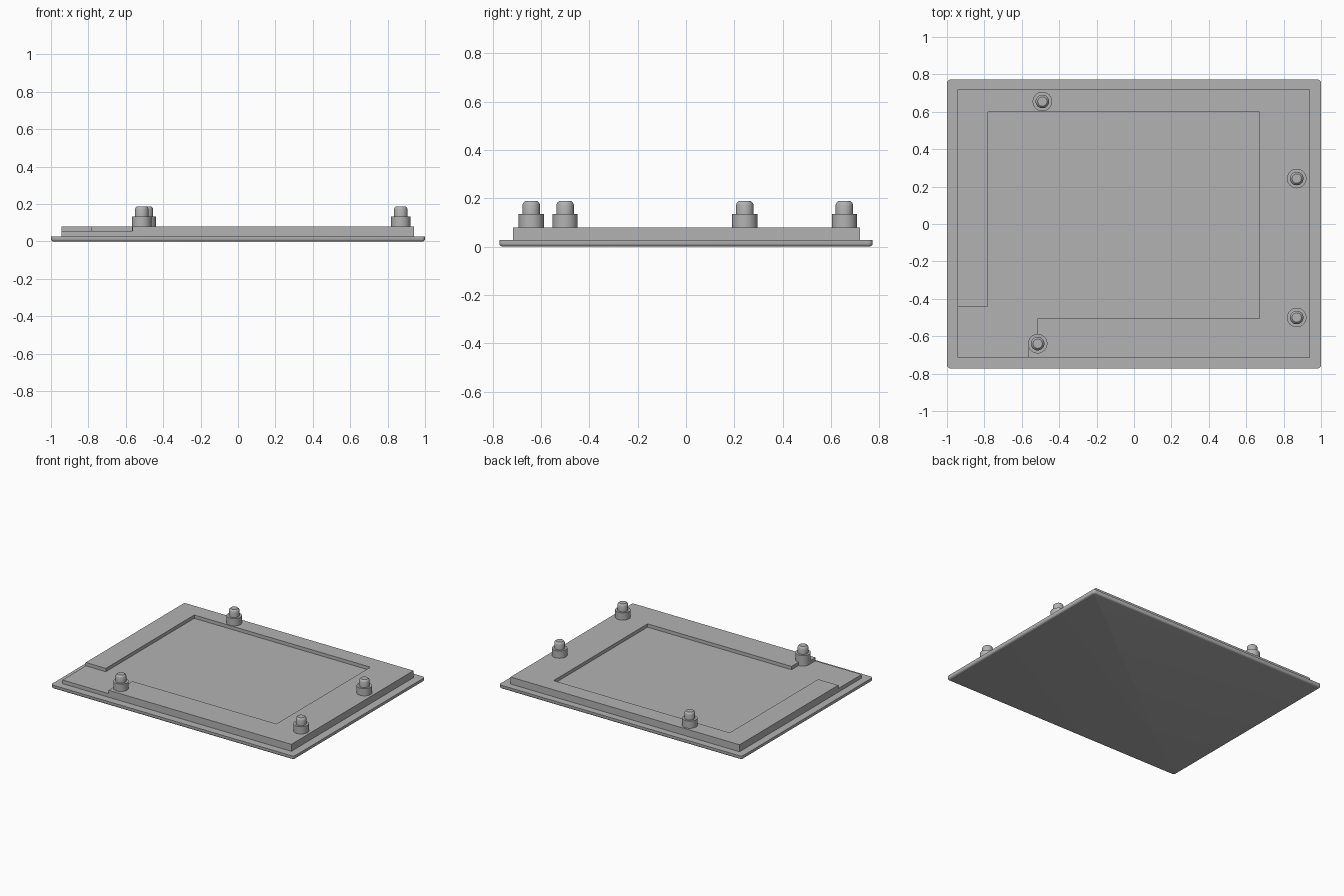
import bpy, bmesh, math

cube = bpy.data.objects.get("Cube")
if cube:
    bpy.data.objects.remove(cube, do_unlink=True)

grey = bpy.data.materials.new("plain grey")
grey.use_nodes = True
colour = (0.45, 0.45, 0.45, 1)
grey.diffuse_color = colour
grey.node_tree.nodes["Principled BSDF"].inputs["Base Color"].default_value = colour


def loft(name, rings, smooth=False):
    """Join rings of points with side faces and cap both ends."""
    bm = bmesh.new()
    loops = [[bm.verts.new(p) for p in ring] for ring in rings]
    n = len(loops[0])
    for low, high in zip(loops, loops[1:]):
        for i in range(n):
            j = (i + 1) % n
            bm.faces.new((low[i], low[j], high[j], high[i]))
    bm.faces.new(loops[0][::-1])
    bm.faces.new(loops[-1])
    bmesh.ops.recalc_face_normals(bm, faces=bm.faces)
    mesh = bpy.data.meshes.new(name)
    bm.to_mesh(mesh)
    bm.free()
    mesh.materials.append(grey)
    obj = bpy.data.objects.new(name, mesh)
    bpy.context.collection.objects.link(obj)
    if smooth:
        bpy.ops.object.select_all(action="DESELECT")
        obj.select_set(True)
        bpy.context.view_layer.objects.active = obj
        bpy.ops.object.shade_smooth_by_angle(angle=math.radians(30))
    return obj


def prism(name, outline, z0, z1):
    return loft(name, [[(x, y, z) for x, y in outline] for z in (z0, z1)])


def rounded_rect(hx, hy, r, z, steps=4):
    pts = []
    for k, (sx, sy) in enumerate([(1, 1), (-1, 1), (-1, -1), (1, -1)]):
        for s in range(steps + 1):
            a = math.pi / 2 * (k + s / steps)
            pts.append((sx * (hx - r) + r * math.cos(a),
                        sy * (hy - r) + r * math.sin(a), z))
    return pts


def turned(name, x, y, profile, sides=32):
    angles = [2 * math.pi * i / sides for i in range(sides)]
    return loft(name, [[(x + r * math.cos(a), y + r * math.sin(a), z) for a in angles]
                       for r, z in profile], smooth=True)


# Cover plate with a rounded lower edge
fillet = 0.014
rings = []
for s in range(5):
    a = math.pi / 2 * s / 4
    inset = fillet * (1 - math.sin(a))
    rings.append(rounded_rect(1 - inset, 0.772 - inset, 0.018 - inset,
                              fillet * (1 - math.cos(a))))
rings.append(rounded_rect(1, 0.772, 0.018, 0.028))
loft("cover_plate", rings, smooth=True)

# Raised block: recessed floor, then the rim open at the front corner
left, right, front, back = -0.945, 0.94, -0.715, 0.72
prism("recess_floor", [(left, front), (right, front), (right, back), (left, back)],
      0.028, 0.055)
boss_x, boss_y = -0.515, -0.64
prism("raised_rim", [
    (left, back), (left, -0.44), (-0.78, -0.44), (-0.78, 0.6), (0.67, 0.6),
    (0.67, -0.505), (boss_x, -0.505), (boss_x, boss_y), (-0.565, boss_y),
    (-0.565, front), (right, front), (right, back)], 0.055, 0.08)

# Bosses with chamfered studs
for i, (x, y) in enumerate([(boss_x, boss_y), (-0.49, 0.655), (0.87, 0.243), (0.87, -0.5)], 1):
    turned(f"boss_{i}", x, y, [(0.052, 0.055), (0.052, 0.134)])
    turned(f"stud_{i}", x, y, [(0.036, 0.134), (0.036, 0.173), (0.033, 0.181), (0.025, 0.188)])
